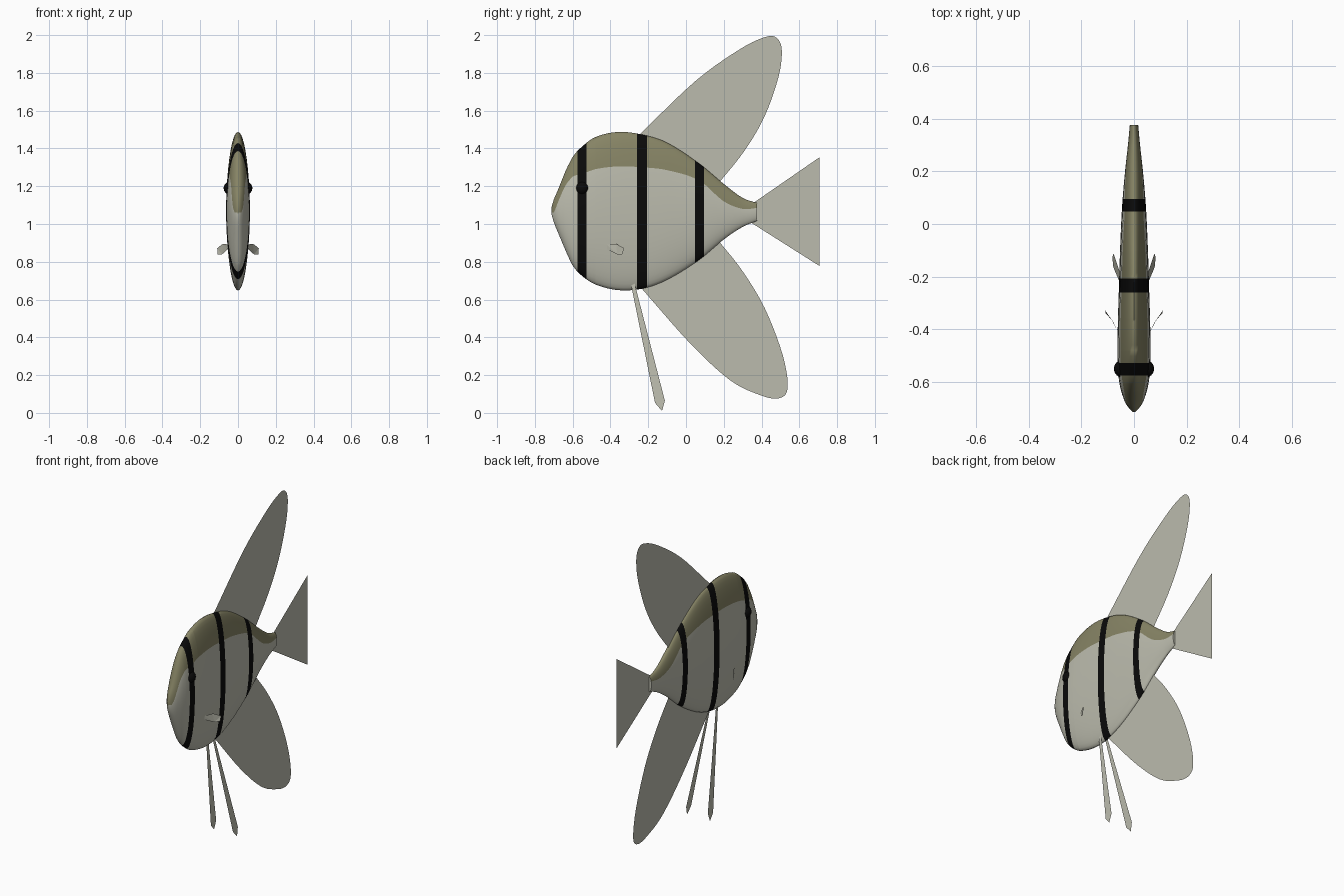
import bpy
import bmesh
import math
from mathutils import Vector

if "Cube" in bpy.data.objects:
    bpy.data.objects.remove(bpy.data.objects["Cube"], do_unlink=True)


def make_material(name, red, green, blue):
    mat = bpy.data.materials.new(name)
    mat.use_nodes = True
    colour = (red, green, blue, 1)
    mat.diffuse_color = colour
    shader = next(n for n in mat.node_tree.nodes if n.type == "BSDF_PRINCIPLED")
    shader.inputs["Base Color"].default_value = colour
    return mat


pale = make_material("pale silver", .50, .50, .42)
olive = make_material("olive back", .24, .23, .13)
black = make_material("black stripe", .003, .003, .003)


def finish(name, bm, materials, smooth=False):
    mesh = bpy.data.meshes.new(name)
    bm.to_mesh(mesh)
    bm.free()
    for mat in materials:
        mesh.materials.append(mat)
    obj = bpy.data.objects.new(name, mesh)
    bpy.context.collection.objects.link(obj)
    if smooth:
        bpy.ops.object.select_all(action="DESELECT")
        obj.select_set(True)
        bpy.context.view_layer.objects.active = obj
        bpy.ops.object.shade_smooth_by_angle(angle=math.radians(50))
    return obj


def hermite(rows, t):
    """Smoothly interpolate rows whose first entry is the parameter."""
    last = len(rows) - 1
    i = max(k for k in range(last) if rows[k][0] <= t or k == 0)
    a, b = rows[i], rows[i + 1]
    span = b[0] - a[0]
    u = (t - a[0]) / span

    def slope(k, col):
        lo, hi = rows[max(k - 1, 0)], rows[min(k + 1, last)]
        return (hi[col] - lo[col]) / (hi[0] - lo[0])

    result = []
    for col in range(1, len(a)):
        rise = b[col] - a[col]
        m, n = slope(i, col) * span, slope(i + 1, col) * span
        result.append(a[col] + u * (m + u * (3 * rise - 2 * m - n + u * (m + n - 2 * rise))))
    return result


# Body stations: y, top, bottom, half width, lower edge of the olive back
stations = [
    (-.713, 1.085, 1.055, .004, 1.06), (-.70, 1.13, 1.01, .018, 1.06),
    (-.68, 1.175, .96, .032, 1.11), (-.64, 1.275, .865, .047, 1.20),
    (-.60, 1.355, .78, .056, 1.25), (-.55, 1.41, .725, .061, 1.265),
    (-.48, 1.46, .68, .063, 1.29), (-.36, 1.487, .65, .061, 1.305),
    (-.23, 1.473, .658, .057, 1.30), (-.10, 1.43, .705, .053, 1.285),
    (.07, 1.32, .81, .045, 1.23), (.20, 1.212, .918, .034, 1.12),
    (.30, 1.138, .985, .023, 1.08), (.375, 1.112, 1.016, .016, 1.085),
]
bands = [(-.575, -.528), (-.26, -.207), (.047, .094)]
ring_y = sorted({s[0] for s in stations} | {y for band in bands for y in band}
                | {-.69 + .021 * k for k in range(50)})
BACK, BELLY = 7, 16

bm = bmesh.new()
rings = []
for y in ring_y:
    top, bottom, width, edge = hermite(stations, y)
    mid, half = (top + bottom) / 2, (top - bottom) / 2
    split = math.acos(max(-.9, min(.9, (edge - mid) / half)))
    angles = [split * k / BACK for k in range(BACK)]
    angles += [split + (math.pi - split) * k / BELLY for k in range(BELLY + 1)]
    angles += [-a for a in reversed(angles[1:-1])]
    rings.append([bm.verts.new((width * math.sin(a), y, mid + half * math.cos(a)))
                  for a in angles])
count = len(rings[0])
for i in range(len(rings) - 1):
    centre = (ring_y[i] + ring_y[i + 1]) / 2
    striped = any(lo < centre < hi for lo, hi in bands)
    for j in range(count):
        k = (j + 1) % count
        face = bm.faces.new((rings[i][j], rings[i][k], rings[i + 1][k], rings[i + 1][j]))
        on_back = j < BACK or j >= count - BACK
        face.material_index = 2 if striped else int(on_back)
bm.faces.new(rings[0]).material_index = 1
bm.faces.new(rings[-1])
bmesh.ops.recalc_face_normals(bm, faces=bm.faces)
finish("body", bm, [pale, olive, black], smooth=True)


def rounded(points, steps=5):
    """Pass a smooth curve through y, z points."""
    rows = [(k, *p) for k, p in enumerate(points)]
    return [hermite(rows, k / steps) for k in range((len(points) - 1) * steps + 1)]


def sheet(name, outline):
    bm = bmesh.new()
    bm.faces.new([bm.verts.new(p) for p in outline])
    bmesh.ops.triangulate(bm, faces=bm.faces)
    return finish(name, bm, [pale])


# Unpaired fins are flat sheets on the centre plane
dorsal = [(-.25, 1.47), (.05, 1.757), (.285, 1.925), (.42, 1.99), (.48, 1.985),
          (.507, 1.92), (.49, 1.78), (.417, 1.572), (.31, 1.388), (.16, 1.2)]
anal = [(-.24, .665), (.02, .37), (.232, .174), (.39, .095), (.49, .077),
        (.538, .13), (.512, .306), (.417, .554), (.296, .755), (.165, .92)]
tail_edge = [(.708, 1.354), (.60, 1.266), (.54, 1.15), (.526, 1.06),
             (.545, .95), (.60, .86), (.708, .777)]
for name, points in (
        ("dorsal_fin", rounded(dorsal) + [(0, 1.2)]),
        ("anal_fin", rounded(anal) + [(0, .9)]),
        ("tail_fin", [(.34, 1.1)] + rounded(tail_edge) + [(.34, 1.01)])):
    sheet(name, [(0, y, z) for y, z in points])

# Paired fins and eyes
for side, sign in (("left", 1), ("right", -1)):
    pectoral = [(.055, -.42, .892), (.08, -.37, .895), (.11, -.327, .872),
                (.108, -.338, .839), (.085, -.364, .839), (.055, -.417, .865)]
    sheet(side + "_pectoral_fin", [(sign * x, y, z) for x, y, z in pectoral])

    feeler = [(-.29, .675), (-.272, .685), (-.112, .065), (-.127, .01), (-.164, .053)]
    sheet(side + "_pelvic_fin",
          [(sign * (.083 - .086 * z), y, z) for y, z in feeler])

    bm = bmesh.new()
    bmesh.ops.create_uvsphere(bm, u_segments=24, v_segments=14, radius=.035)
    bmesh.ops.translate(bm, verts=bm.verts, vec=Vector((sign * .041, -.549, 1.19)))
    finish(side + "_eye", bm, [black], smooth=True)
